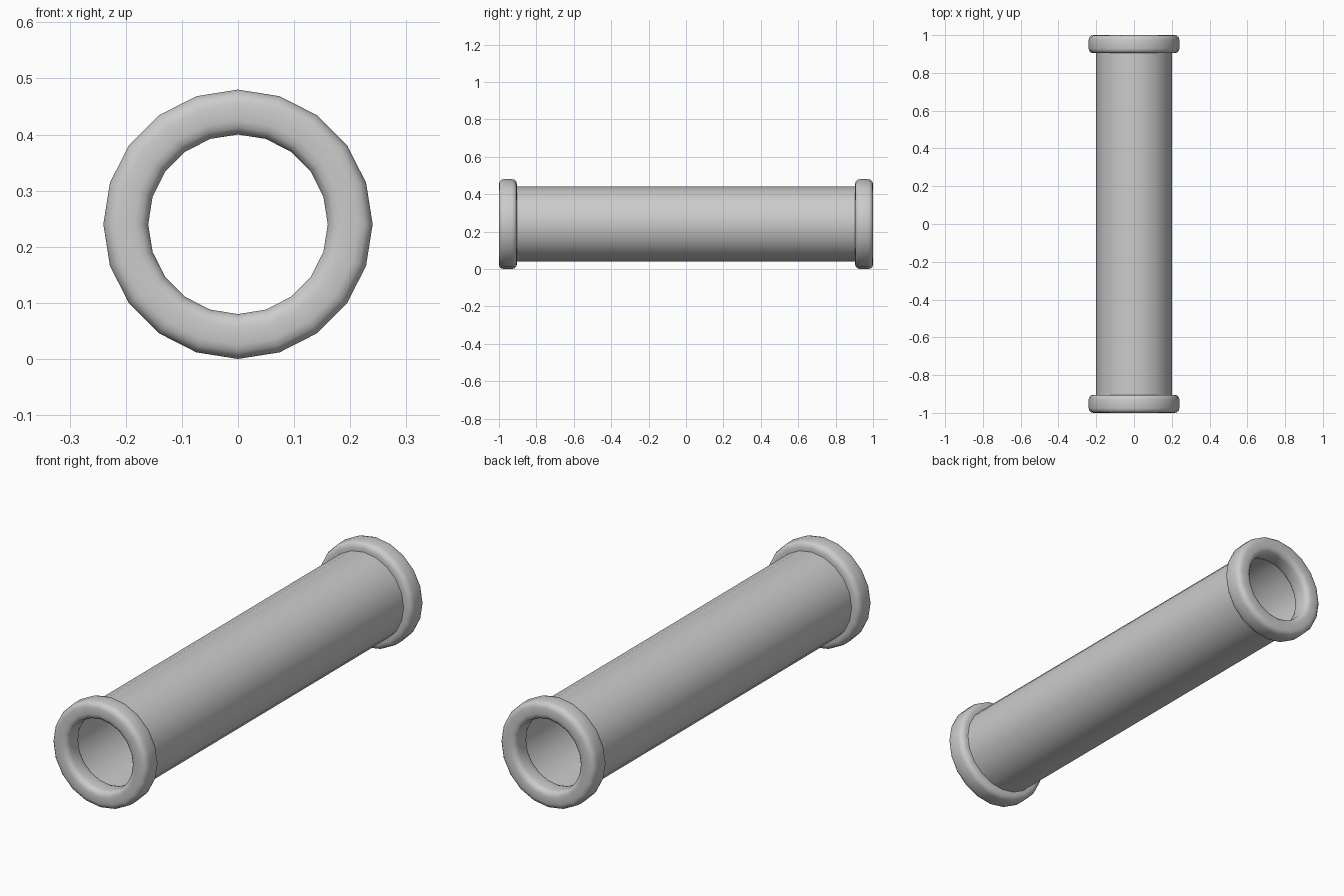
import bpy
from math import sin, cos, pi, radians

if "Cube" in bpy.data.objects:
    bpy.data.objects.remove(bpy.data.objects["Cube"])

SIDES = 20
AXIS_Z = 0.24


def revolve(name, profile, closed):
    """Sweep (radius, y) points around the pipe axis."""
    n = len(profile)
    verts = [(r * sin(2 * pi * i / SIDES), y, AXIS_Z + r * cos(2 * pi * i / SIDES))
             for i in range(SIDES) for r, y in profile]
    faces = []
    for i in range(SIDES):
        a, b = i * n, (i + 1) % SIDES * n
        for j in range(n if closed else n - 1):
            k = (j + 1) % n
            faces.append((a + j, a + k, b + k, b + j))
    mesh = bpy.data.meshes.new(name)
    mesh.from_pydata(verts, [], faces)
    obj = bpy.data.objects.new(name, mesh)
    bpy.context.collection.objects.link(obj)
    bpy.context.view_layer.objects.active = obj
    obj.select_set(True)
    bpy.ops.object.mode_set(mode='EDIT')
    bpy.ops.mesh.select_all(action='SELECT')
    bpy.ops.mesh.normals_make_consistent(inside=False)
    bpy.ops.object.mode_set(mode='OBJECT')
    bpy.ops.object.shade_smooth_by_angle(angle=radians(50))
    obj.select_set(False)
    return obj


def rounded_section(y_mid, half_r=0.04, half_y=0.048, corner=0.025, steps=3):
    """Rounded rectangle centred on the pipe wall."""
    points = []
    for q, (sr, sy) in enumerate([(1, 1), (-1, 1), (-1, -1), (1, -1)]):
        for s in range(steps + 1):
            a = (q + s / steps) * pi / 2
            points.append((0.2 + sr * (half_r - corner) + corner * cos(a),
                           y_mid + sy * (half_y - corner) + corner * sin(a)))
    return points


# Thin open pipe
revolve("pipe", [(0.2, -0.95), (0.2, 0.95)], False)

# Rounded collars at both ends
for label, side in (("front", -1), ("back", 1)):
    revolve(label + "_collar", rounded_section(side * 0.952), True)
